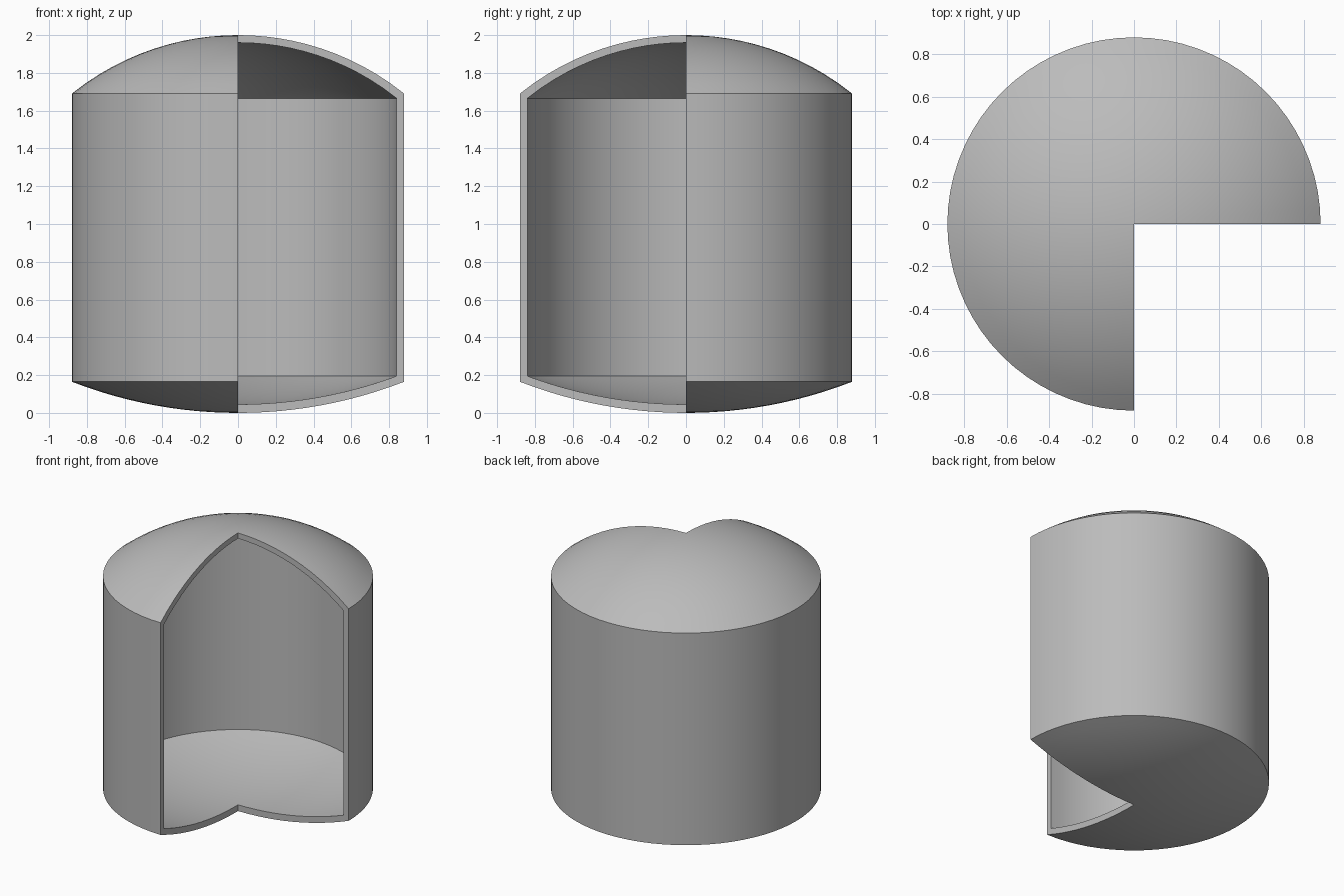
import bpy
import bmesh
from math import cos, sin, sqrt, radians

if "Cube" in bpy.data.objects:
    bpy.data.objects.remove(bpy.data.objects["Cube"], do_unlink=True)

SWEEP, STEPS, DOME_STEPS = 270, 54, 12

steel = bpy.data.materials.new("light grey steel")
steel.use_nodes = True
grey = (0.5, 0.5, 0.5, 1.0)
steel.diffuse_color = grey
steel.node_tree.nodes["Principled BSDF"].inputs["Base Color"].default_value = grey


def dome(radius, rim_z, apex_z):
    """Circular arc from the apex on the axis out to the rim."""
    rise = abs(apex_z - rim_z)
    ball = (radius ** 2 + rise ** 2) / (2 * rise)
    sign = 1 if apex_z > rim_z else -1
    points = []
    for i in range(DOME_STEPS + 1):
        r = radius * i / DOME_STEPS
        points.append((r, apex_z - sign * (ball - sqrt(ball ** 2 - r ** 2))))
    return points


def shell_profile(radius, bottom, low_rim, high_rim, top):
    return dome(radius, low_rim, bottom) + dome(radius, high_rim, top)[::-1]


outer = shell_profile(0.88, 0.0, 0.165, 1.69, 2.0)
inner = shell_profile(0.84, 0.045, 0.195, 1.665, 1.96)

bm = bmesh.new()


def revolve(profile):
    """Sweep a profile about z, sharing one vertex at each apex."""
    ends = [bm.verts.new((0, 0, profile[k][1])) for k in (0, -1)]
    rows = []
    for s in range(STEPS + 1):
        a = radians(SWEEP * s / STEPS)
        ring = [bm.verts.new((r * cos(a), r * sin(a), z)) for r, z in profile[1:-1]]
        rows.append([ends[0]] + ring + [ends[1]])
    for p, q in zip(rows, rows[1:]):
        for i in range(len(p) - 1):
            bm.faces.new(dict.fromkeys((p[i], q[i], q[i + 1], p[i + 1])))
    return rows


# Outer and inner skins of the vessel
outer_rows, inner_rows = revolve(outer), revolve(inner)

# Wall thickness shown on the two cut planes
for k in (0, -1):
    p, q = outer_rows[k], inner_rows[k]
    for i in range(len(p) - 1):
        bm.faces.new((p[i], p[i + 1], q[i + 1], q[i]))

bmesh.ops.recalc_face_normals(bm, faces=bm.faces)
mesh = bpy.data.meshes.new("cutaway_vessel")
bm.to_mesh(mesh)
bm.free()
mesh.materials.append(steel)

vessel = bpy.data.objects.new("cutaway_vessel", mesh)
bpy.context.collection.objects.link(vessel)
bpy.ops.object.select_all(action='DESELECT')
vessel.select_set(True)
bpy.context.view_layer.objects.active = vessel
bpy.ops.object.shade_smooth_by_angle(angle=radians(15))
